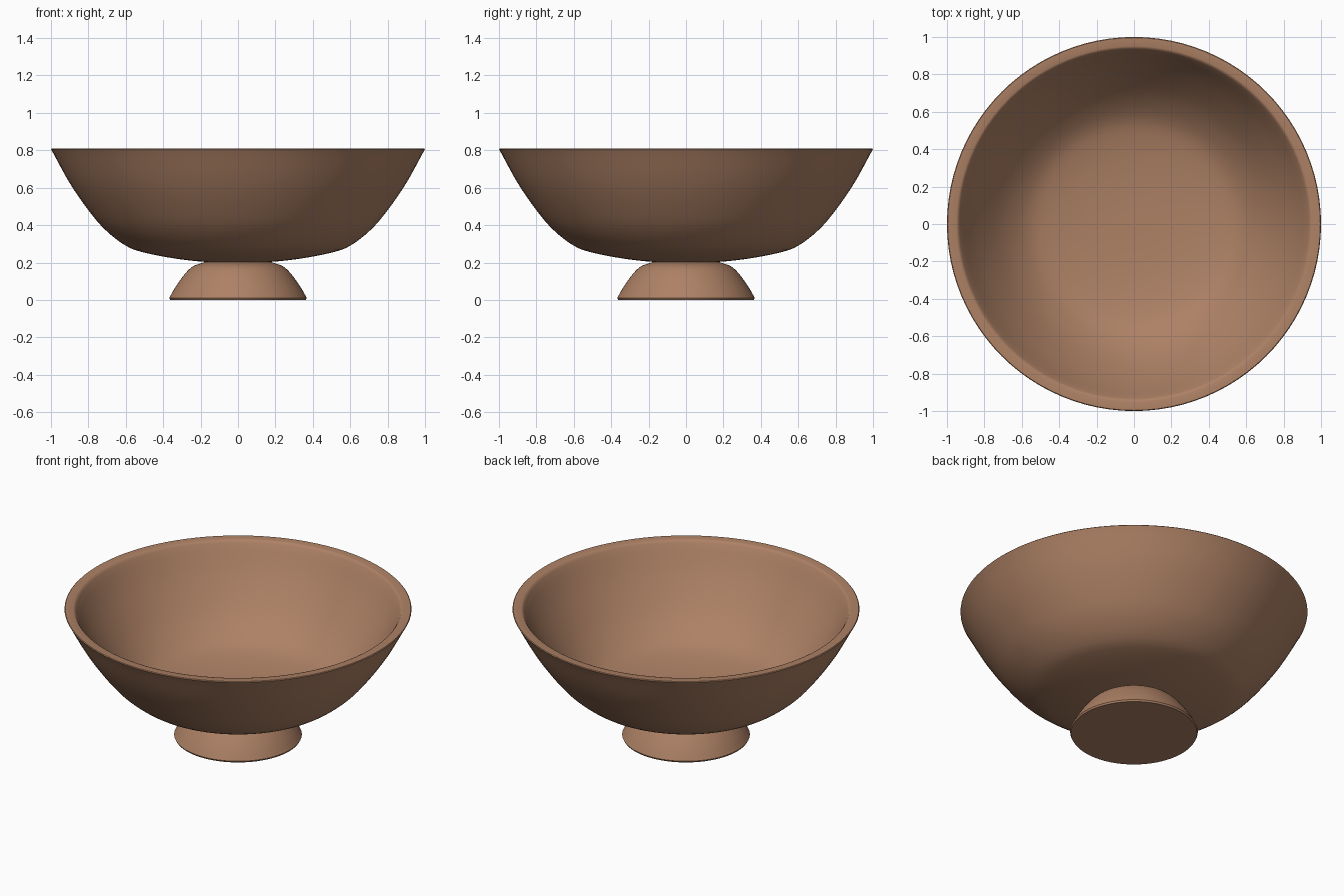
import bpy, bmesh, math
from mathutils import Vector

if "Cube" in bpy.data.objects:
    bpy.data.objects.remove(bpy.data.objects["Cube"])

SEGMENTS = 96

clay = bpy.data.materials.new("clay")
clay.diffuse_color = (0.42, 0.22, 0.13, 1)
clay.use_nodes = True
clay.node_tree.nodes["Principled BSDF"].inputs["Base Color"].default_value = clay.diffuse_color


def smooth_run(points, steps=4):
    """Catmull-Rom curve through (radius, height) points."""
    p = [Vector(q) for q in points]
    p = [2 * p[0] - p[1]] + p + [2 * p[-1] - p[-2]]
    out = []
    for i in range(1, len(p) - 2):
        a, b, c, d = p[i - 1:i + 3]
        for s in range(steps):
            t = s / steps
            out.append(0.5 * (2 * b + (c - a) * t + (2 * a - 5 * b + 4 * c - d) * t * t
                              + (3 * b - a - 3 * c + d) * t ** 3))
    return out + [p[-2]]


def lathe(name, profile):
    """Spin a profile that starts and ends on the z axis."""
    bm = bmesh.new()
    verts = [bm.verts.new((r, 0, z)) for r, z in profile]
    edges = [bm.edges.new(pair) for pair in zip(verts, verts[1:])]
    bmesh.ops.spin(bm, geom=verts + edges, cent=(0, 0, 0), axis=(0, 0, 1),
                   angle=math.tau, steps=SEGMENTS)
    bmesh.ops.remove_doubles(bm, verts=bm.verts, dist=0.0005)
    bmesh.ops.recalc_face_normals(bm, faces=bm.faces)
    mesh = bpy.data.meshes.new(name)
    bm.to_mesh(mesh)
    bm.free()
    obj = bpy.data.objects.new(name, mesh)
    bpy.context.collection.objects.link(obj)
    mesh.materials.append(clay)
    bpy.context.view_layer.objects.active = obj
    obj.select_set(True)
    bpy.ops.object.shade_smooth_by_angle(angle=math.radians(40))
    obj.select_set(False)
    return obj


# Bowl: outer wall, flat rim, inner wall
outer = smooth_run([(0, 0.2), (0.18, 0.204), (0.34, 0.222), (0.5, 0.253), (0.6, 0.29),
                    (0.71, 0.375), (0.8, 0.48), (0.9, 0.625), (0.995, 0.798)])
rim = [Vector(q) for q in [(1.0, 0.806), (0.996, 0.81), (0.95, 0.81), (0.942, 0.807)]]
inner = smooth_run([(0.933, 0.795), (0.85, 0.645), (0.75, 0.5), (0.66, 0.4), (0.56, 0.325),
                    (0.45, 0.289), (0.3, 0.266), (0.15, 0.256), (0, 0.254)])
lathe("bowl", outer + rim + inner)

# Flared solid foot
flare = smooth_run([(0.368, 0.01), (0.335, 0.068), (0.285, 0.138), (0.24, 0.18),
                    (0.18, 0.202)])
foot = [Vector((0, 0)), Vector((0.363, 0))] + flare + [Vector((0, 0.21))]
lathe("foot", foot)
